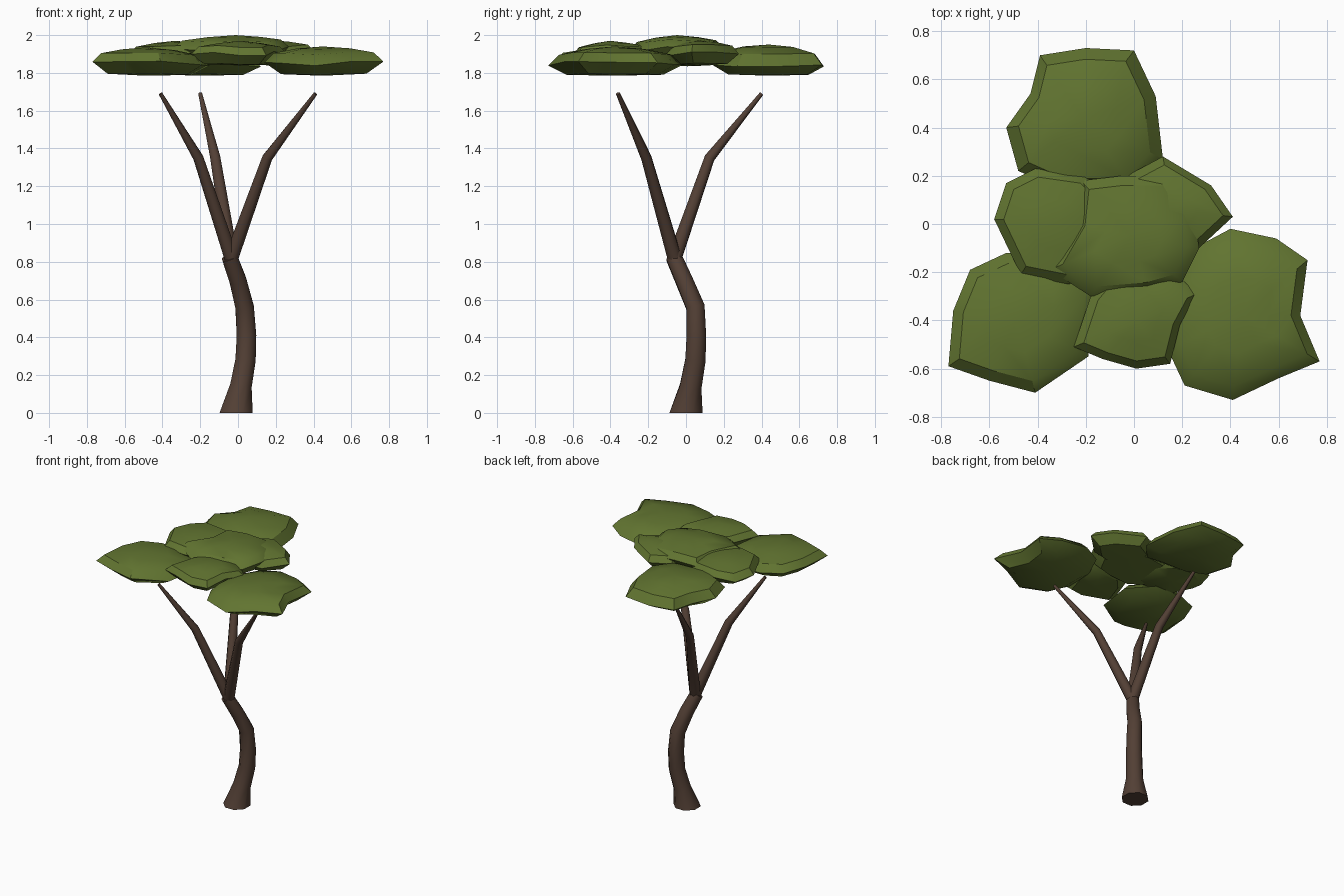
import bpy, bmesh, math, random
from mathutils import Vector

random.seed(4)
cube = bpy.data.objects.get("Cube")
if cube:
    bpy.data.objects.remove(cube, do_unlink=True)


def make_material(name, color):
    mat = bpy.data.materials.new(name)
    mat.use_nodes = True
    mat.diffuse_color = color
    bsdf = mat.node_tree.nodes["Principled BSDF"]
    bsdf.inputs["Base Color"].default_value = color
    bsdf.inputs["Roughness"].default_value = 0.9
    return mat


bark = make_material("brown bark", (0.085, 0.05, 0.035, 1))
leaves = make_material("olive leaves", (0.12, 0.175, 0.03, 1))


def finish(name, bm, mat, angle):
    """Turn the bmesh into a shaded object."""
    bmesh.ops.recalc_face_normals(bm, faces=bm.faces)
    mesh = bpy.data.meshes.new(name)
    bm.to_mesh(mesh)
    bm.free()
    mesh.materials.append(mat)
    obj = bpy.data.objects.new(name, mesh)
    bpy.context.collection.objects.link(obj)
    bpy.ops.object.select_all(action="DESELECT")
    obj.select_set(True)
    bpy.context.view_layer.objects.active = obj
    bpy.ops.object.shade_smooth_by_angle(angle=math.radians(angle))
    return obj


def bridge(bm, lower, upper):
    count = len(lower)
    for i in range(count):
        j = (i + 1) % count
        bm.faces.new((lower[i], lower[j], upper[j], upper[i]))


def cap(bm, ring, tip):
    """Close a ring with a fan around a centre point."""
    centre = bm.verts.new(tip)
    for i, vert in enumerate(ring):
        bm.faces.new((vert, ring[(i + 1) % len(ring)], centre))


def tapered_limb(name, path, radii, sides=8):
    """Tube through the path points, square to its direction."""
    bm = bmesh.new()
    points = [Vector(p) for p in path]
    rings = []
    for k, (point, radius) in enumerate(zip(points, radii)):
        ahead = points[min(k + 1, len(points) - 1)]
        behind = points[max(k - 1, 0)]
        direction = (ahead - behind).normalized()
        if point.z == 0:
            direction = Vector((0, 0, 1))
        side = Vector((0, 1, 0)).cross(direction).normalized()
        other = direction.cross(side)
        ring = []
        for i in range(sides):
            a = math.tau * (i + 0.5) / sides
            offset = side * math.cos(a) + other * math.sin(a)
            ring.append(bm.verts.new(point + offset * radius))
        rings.append(ring)
    for lower, upper in zip(rings, rings[1:]):
        bridge(bm, lower, upper)
    bm.faces.new(rings[0])
    bm.faces.new(rings[-1])
    return finish(name, bm, bark, 50)


def leaf_pad(name, outline, bottom, rim, top):
    """Flat clump of leaves; the outline is in hundredths of a unit."""
    bm = bmesh.new()
    points = [Vector((x, y, 0)) / 100 for x, y in outline]
    centre = sum(points, Vector()) / len(points)
    wobble = [random.uniform(-0.014, 0.014) for _ in points]
    levels = (
        (0.72, bottom + 0.008, 0.3),
        (1.0, rim, 1.0),
        (0.84, rim + (top - rim) * 0.58, 0.6),
        (0.45, top - 0.012, 0.2),
    )
    rings = []
    for scale, height, sway in levels:
        ring = []
        for point, w in zip(points, wobble):
            spot = centre.lerp(point, scale)
            spot.z = height + w * sway
            ring.append(bm.verts.new(spot))
        rings.append(ring)
    for lower, upper in zip(rings, rings[1:]):
        bridge(bm, lower, upper)
    cap(bm, rings[0], centre + Vector((0, 0, bottom)))
    cap(bm, rings[-1], centre + Vector((0, 0, top)))
    return finish(name, bm, leaves, 35)


# Curved trunk with a flared foot
tapered_limb(
    "trunk",
    [(-0.01, 0, 0), (0.015, 0.025, 0.14), (0.04, 0.05, 0.28),
     (0.045, 0.055, 0.41), (0.035, 0.05, 0.56),
     (0, -0.01, 0.7), (-0.045, -0.065, 0.825)],
    [0.095, 0.062, 0.058, 0.056, 0.053, 0.049, 0.045],
)

# Three branches, each with a bend
fork = (-0.035, -0.06, 0.82)
branches = {
    "left_branch": ((0.155, -0.21, 1.35), (0.41, -0.36, 1.69)),
    "right_branch": ((-0.21, -0.21, 1.35), (-0.41, -0.36, 1.69)),
    "back_branch": ((-0.12, 0.125, 1.35), (-0.2, 0.4, 1.69)),
}
for name, (bend, tip) in branches.items():
    tapered_limb(name, [fork, bend, tip], [0.04, 0.029, 0.011])

# Outer, lower leaf pads above the branch tips
leaf_pad("back_leaf_pad",
         [(-39, 70), (-20, 73), (0, 72), (9, 53), (12, 27),
          (0, 14), (-30, 14), (-48, 22), (-53, 40), (-43, 54)],
         1.785, 1.845, 1.95)
leaf_pad("right_leaf_pad",
         [(-68, -19), (-53, -12), (-30, -12), (-15, -28), (-19, -55),
          (-41, -70), (-60, -65), (-77, -59), (-75, -36)],
         1.785, 1.85, 1.935)
leaf_pad("left_leaf_pad",
         [(40, -2), (59, -6), (72, -15), (69, -38), (77, -57), (60, -64),
          (41, -73), (21, -67), (14, -52), (15, -30), (25, -10)],
         1.785, 1.85, 1.94)

# Inner, higher leaf pads
leaf_pad("right_middle_leaf_pad",
         [(-58, 2), (-53, 17), (-41, 23), (-20, 20), (-8, 8),
          (-12, -18), (-27, -25), (-47, -21)],
         1.835, 1.895, 1.97)
leaf_pad("left_middle_leaf_pad",
         [(41, 3), (32, 16), (12, 28), (-3, 20), (-8, 0),
          (8, -14), (27, -10)],
         1.84, 1.9, 1.975)
leaf_pad("front_leaf_pad",
         [(26, -29), (19, -42), (15, -58), (1, -60), (-13, -56), (-25, -51),
          (-18, -30), (-8, -18), (14, -17)],
         1.84, 1.905, 1.97)
leaf_pad("centre_leaf_pad",
         [(27, -10), (20, -24), (6, -28), (-18, -30), (-35, -19), (-24, 0),
          (-22, 18), (-5, 20), (14, 20), (25, 5)],
         1.84, 1.925, 2.0)
